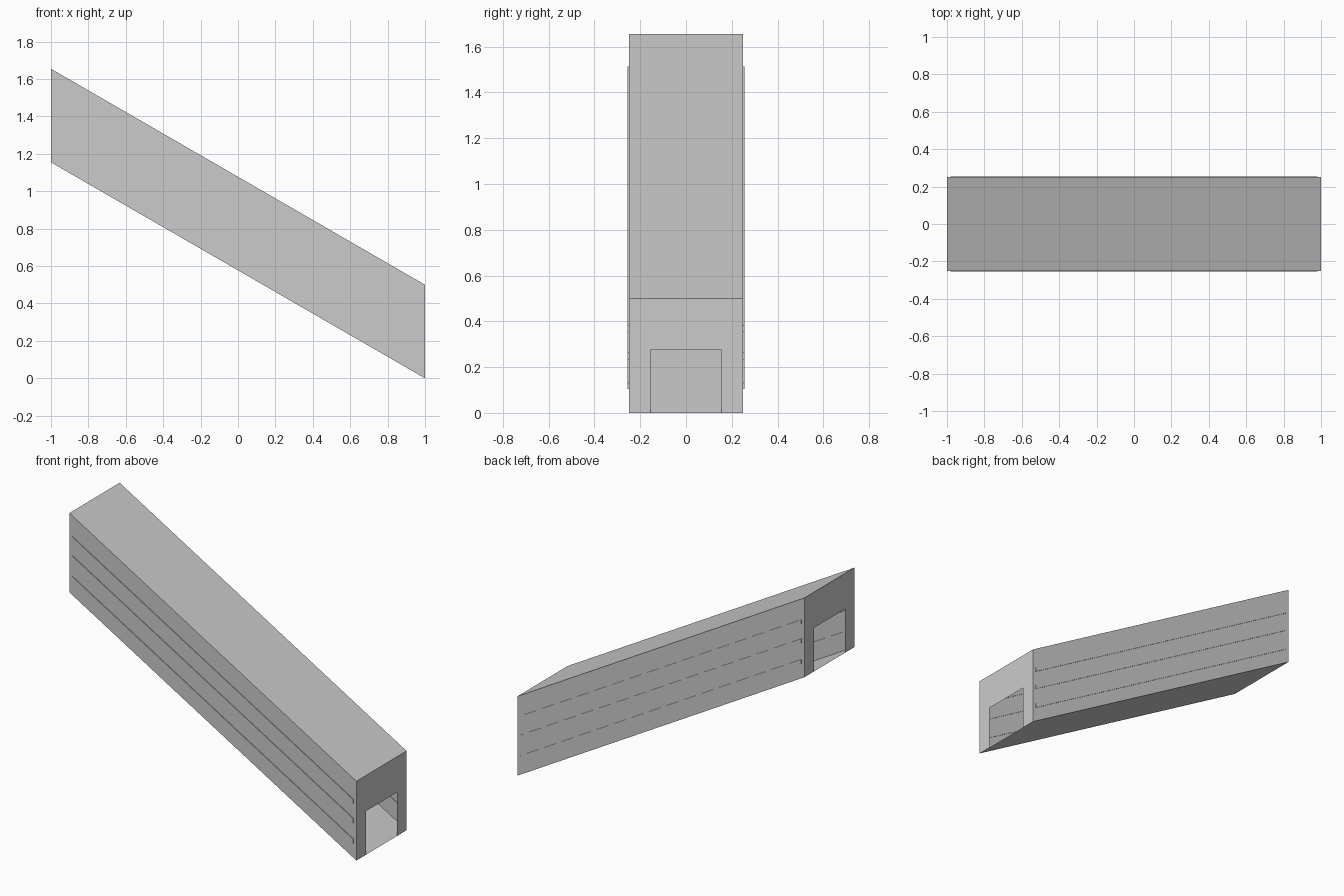
import bpy, bmesh, math

if "Cube" in bpy.data.objects:
    bpy.data.objects.remove(bpy.data.objects["Cube"])

SLOPE = math.tan(math.radians(30))
W, H = 0.25, 0.5             # half width and height of the passage
DOOR_W, DOOR_H = 0.156, 0.275


def floor_z(x):
    return (1 - x) * SLOPE


def add_object(name, bm):
    mesh = bpy.data.meshes.new(name)
    bm.to_mesh(mesh)
    bm.free()
    obj = bpy.data.objects.new(name, mesh)
    bpy.context.collection.objects.link(obj)
    return obj


# Sloping thin-walled passage: floor, walls and roof swept between the two ends
bm = bmesh.new()
section = [(-W, 0), (W, 0), (W, H), (-W, H)]
ends = [[bm.verts.new((x, y, floor_z(x) + z)) for y, z in section] for x in (-1, 1)]
for i in range(4):
    j = (i + 1) % 4
    bm.faces.new((ends[0][i], ends[0][j], ends[1][j], ends[1][i]))
bmesh.ops.recalc_face_normals(bm, faces=bm.faces)
add_object("sloping_passage", bm)

# End walls, each with a doorway reaching the floor
outline = [(-W, 0), (-DOOR_W, 0), (-DOOR_W, DOOR_H), (DOOR_W, DOOR_H),
           (DOOR_W, 0), (W, 0), (W, H), (-W, H)]
for x, name in ((-1, "upper_door_wall"), (1, "lower_door_wall")):
    bm = bmesh.new()
    pts = outline if x < 0 else outline[::-1]
    bm.faces.new([bm.verts.new((x, y, floor_z(x) + z)) for y, z in pts])
    bm.normal_update()
    if bm.faces[:][0].normal.x * x < 0:
        bmesh.ops.reverse_faces(bm, faces=bm.faces[:])
    add_object(name, bm)

# Three thin rails set through each side wall, following the slope
for side, label in ((-1, "front"), (1, "back")):
    for n, top in enumerate((0.12, 0.25, 0.37), 1):
        bm = bmesh.new()
        bmesh.ops.create_cube(bm, size=1)
        for v in bm.verts:
            x = v.co.x * 1.96
            v.co = (x, side * W + v.co.y * 0.009,
                    floor_z(x) + top - 0.014 + v.co.z * 0.028)
        add_object(f"{label}_rail_{n}", bm)
